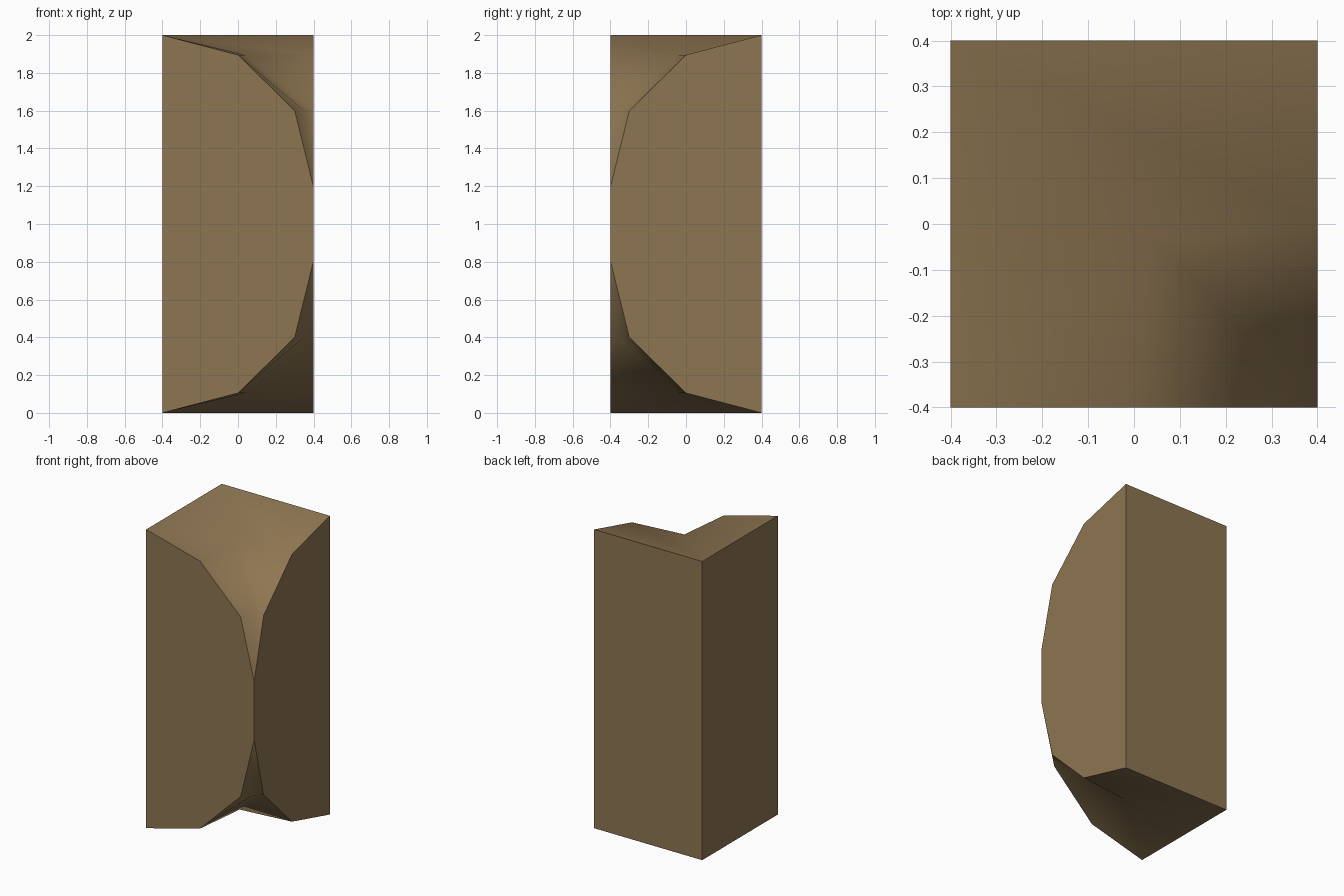
import bpy, bmesh

if "Cube" in bpy.data.objects:
    bpy.data.objects.remove(bpy.data.objects["Cube"])

H = 0.4  # half width
# rows of the curved corner cut: side position, diagonal position, height
ROWS = [(-H, -H, 2.0), (0.0, 0.04, 1.895), (0.3, 0.35, 1.6)]
APEX = 1.195

mat = bpy.data.materials.new("brown stone")
mat.diffuse_color = (0.27, 0.18, 0.084, 1)
mat.use_nodes = True
mat.node_tree.nodes["Principled BSDF"].inputs["Base Color"].default_value = mat.diffuse_color

bm = bmesh.new()


def cut_rows(flip):
    """Vertex rows (front, diagonal, right) for the top or mirrored bottom cut."""
    z_of = (lambda z: 2 - z) if flip else (lambda z: z)
    rows = [[bm.verts.new((t, -H, z_of(z))), bm.verts.new((d, -d, z_of(z))),
             bm.verts.new((H, -t, z_of(z)))] for t, d, z in ROWS]
    return rows, bm.verts.new((H, -H, z_of(APEX)))


def cut_faces(rows, apex):
    """Smooth curved surface between the front and right profiles."""
    faces = []
    for a, b in zip(rows, rows[1:]):
        for i in (0, 1):
            faces.append(bm.faces.new((a[i], a[i + 1], b[i + 1], b[i])))
    for i in (0, 1):
        faces.append(bm.faces.new((rows[-1][i], rows[-1][i + 1], apex)))
    for f in faces:
        f.smooth = True


top, top_apex = cut_rows(False)
bot, bot_apex = cut_rows(True)
cut_faces(top, top_apex)
cut_faces(bot, bot_apex)

# front and right walls follow the profile
for i in (0, 2):
    bm.faces.new([r[i] for r in top] + [top_apex, bot_apex] + [r[i] for r in reversed(bot)])
# left and back walls are plain rectangles
for i in (0, 1):
    bm.faces.new((top[0][i], top[0][i + 1], bot[0][i + 1], bot[0][i]))

bmesh.ops.recalc_face_normals(bm, faces=bm.faces)
# keep wall borders crisp
for e in bm.edges:
    e.smooth = all(f.smooth for f in e.link_faces)

mesh = bpy.data.meshes.new("corner_pillar")
bm.to_mesh(mesh)
bm.free()
mesh.materials.append(mat)
bpy.context.collection.objects.link(bpy.data.objects.new("corner_pillar", mesh))
